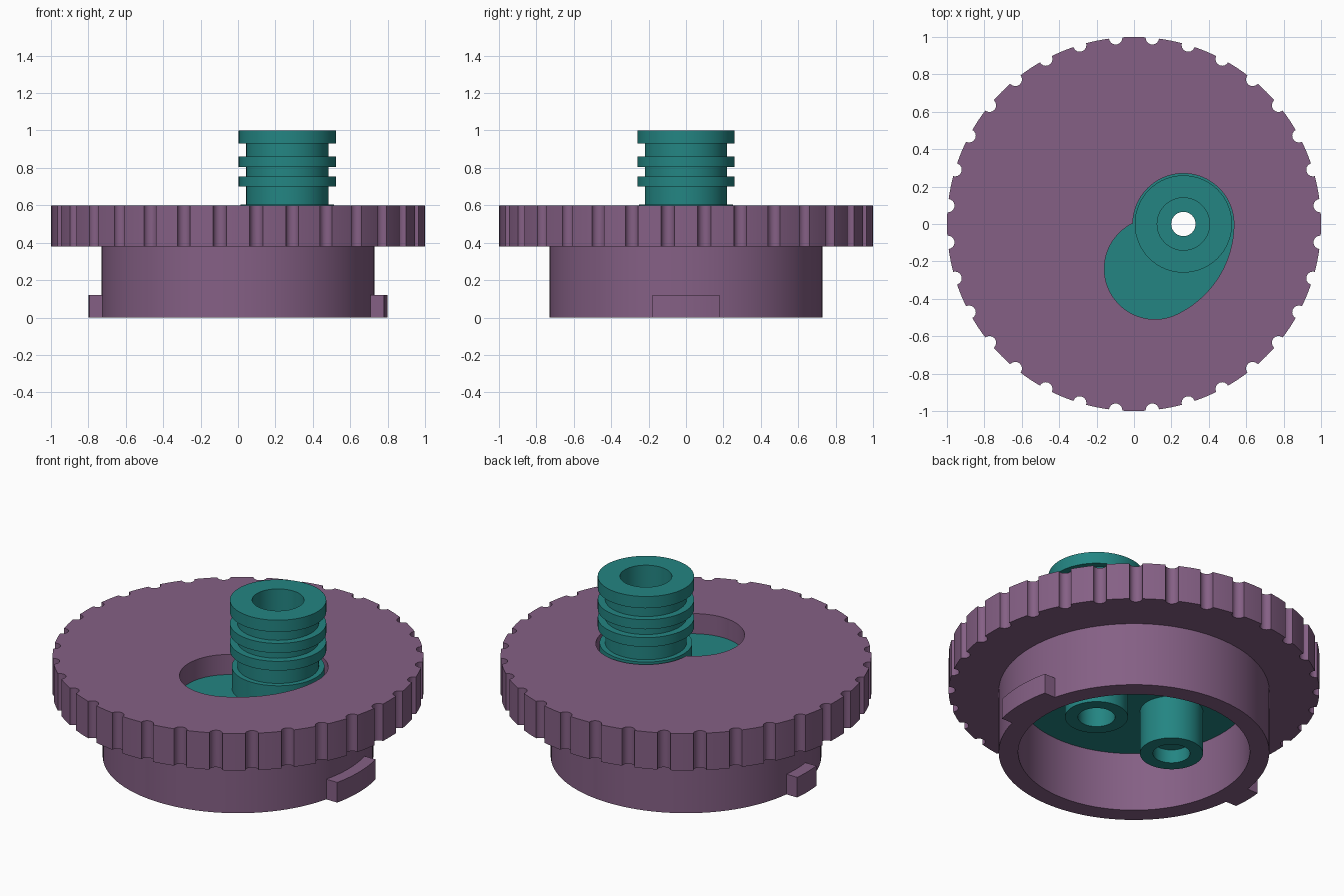
import bpy, bmesh, math
from math import cos, sin, radians, pi

if "Cube" in bpy.data.objects:
    bpy.data.objects.remove(bpy.data.objects["Cube"])

def material(name, rgb):
    m = bpy.data.materials.new(name)
    m.diffuse_color = (*rgb, 1)
    m.use_nodes = True
    m.node_tree.nodes["Principled BSDF"].inputs["Base Color"].default_value = m.diffuse_color
    return m

PLUM = material("plum", (0.235, 0.117, 0.235))
TEAL = material("teal", (0.017, 0.235, 0.225))

def finish(bm, name, mat):
    bmesh.ops.recalc_face_normals(bm, faces=bm.faces)
    me = bpy.data.meshes.new(name)
    bm.to_mesh(me)
    bm.free()
    ob = bpy.data.objects.new(name, me)
    bpy.context.collection.objects.link(ob)
    me.materials.append(mat)
    return ob

def lathe(name, profile, mat, x=0, y=0, closed=False, n=96):
    """Spin (radius, z) points; open profiles get flat caps at both ends."""
    bm = bmesh.new()
    rings = [[bm.verts.new((x + r * cos(2 * pi * i / n), y + r * sin(2 * pi * i / n), z))
              for i in range(n)] for r, z in profile]
    pairs = list(zip(rings, rings[1:])) + ([(rings[-1], rings[0])] if closed else [])
    for a, b in pairs:
        for i in range(n):
            j = (i + 1) % n
            bm.faces.new((a[i], a[j], b[j], b[i]))
    if not closed:
        bm.faces.new(rings[0])
        bm.faces.new(rings[-1])
    return finish(bm, name, mat)

def add_prism(bm, pts, z0, z1):
    lo = [bm.verts.new((x, y, z0)) for x, y in pts]
    hi = [bm.verts.new((x, y, z1)) for x, y in pts]
    bm.faces.new(lo)
    bm.faces.new(hi)
    for i in range(len(pts)):
        j = (i + 1) % len(pts)
        bm.faces.new((lo[i], lo[j], hi[j], hi[i]))

def arc(cx, cy, r, a0, a1, n):
    return [(cx + r * cos(radians(a0 + (a1 - a0) * i / n)),
             cy + r * sin(radians(a0 + (a1 - a0) * i / n))) for i in range(n + 1)]

def prisms(name, outlines, z0, z1, mat):
    bm = bmesh.new()
    for pts in outlines:
        add_prism(bm, pts, z0, z1)
    return finish(bm, name, mat)

def cut(ob, cutter):
    mod = ob.modifiers.new("cut", 'BOOLEAN')
    mod.operation, mod.solver, mod.object = 'DIFFERENCE', 'EXACT', cutter
    bpy.context.view_layer.objects.active = ob
    bpy.ops.object.modifier_apply(modifier=mod.name)
    bpy.data.objects.remove(cutter)

PIVOT = 0.264   # distance of the spout from the centre
SWEEP = -65     # travel of the slot in degrees

# Knob body: grip flange on a hollow drum
body = lathe("knob_body", [(0.625, 0.48), (0.625, 0), (0.73, 0), (0.73, 0.38),
                           (1, 0.38), (1, 0.6)], PLUM, n=128)

# Round grip notches around the rim
notches = []
for k in range(32):
    a = 2 * pi * (k + 0.5) / 32
    notches.append(arc(cos(a), sin(a), 0.036, 0, 337.5, 15))
cut(body, prisms("notch_cutter", notches, 0.3, 0.7, PLUM))

# Curved slot for the spout to travel in
bx, by = PIVOT * cos(radians(SWEEP)), PIVOT * sin(radians(SWEEP))
slot = (arc(PIVOT, 0, 0.27, 0, 179, 40) + arc(bx, by, 0.27, 116, 360 + SWEEP, 40)
        + arc(0, 0, PIVOT + 0.27, SWEEP, 0, 24)[1:-1])
cut(body, prisms("slot_cutter", [slot], 0.4, 0.7, PLUM))

# Bayonet lugs, one wide and one narrow
for name, centre, half in (("wide_lug", 0, 0.18), ("narrow_lug", 180, 0.09)):
    outer, inner = math.degrees(math.asin(half / 0.8)), math.degrees(math.asin(half / 0.71))
    prisms(name, [arc(0, 0, 0.8, centre - outer, centre + outer, 12)
                  + arc(0, 0, 0.71, centre + inner, centre - inner, 12)], 0, 0.12, PLUM)

# Rotating disc inside the drum
disc = lathe("disc", [(0.622, 0.35), (0.622, 0.477)], TEAL)
cut(disc, prisms("bore_cutter", [arc(PIVOT, 0, 0.12, 0, 354, 59)], 0.2, 0.6, TEAL))

# Ribbed spout with a stepped bore running right through
spout = [(0.10, 0.12), (0.17, 0.12), (0.17, 0.40), (0.25, 0.40), (0.25, 0.605), (0.22, 0.605)]
for z0, z1 in ((0.70, 0.755), (0.805, 0.862), (0.93, 1.0)):
    spout += [(0.22, z0), (0.26, z0), (0.26, z1)]
    if z1 < 1:
        spout.append((0.22, z1))
spout += [(0.14, 1.0), (0.14, 0.48), (0.065, 0.48), (0.065, 0.40), (0.10, 0.40)]
lathe("spout", spout, TEAL, x=PIVOT, closed=True, n=64)

# Blind peg under the disc
lathe("peg", [(0.17, 0.36), (0.17, 0.09), (0.10, 0.09), (0.10, 0.17)], TEAL, x=-PIVOT, n=64)

for ob in bpy.context.scene.objects:
    ob.select_set(True)
    bpy.context.view_layer.objects.active = ob
bpy.ops.object.shade_smooth_by_angle(angle=radians(30))
